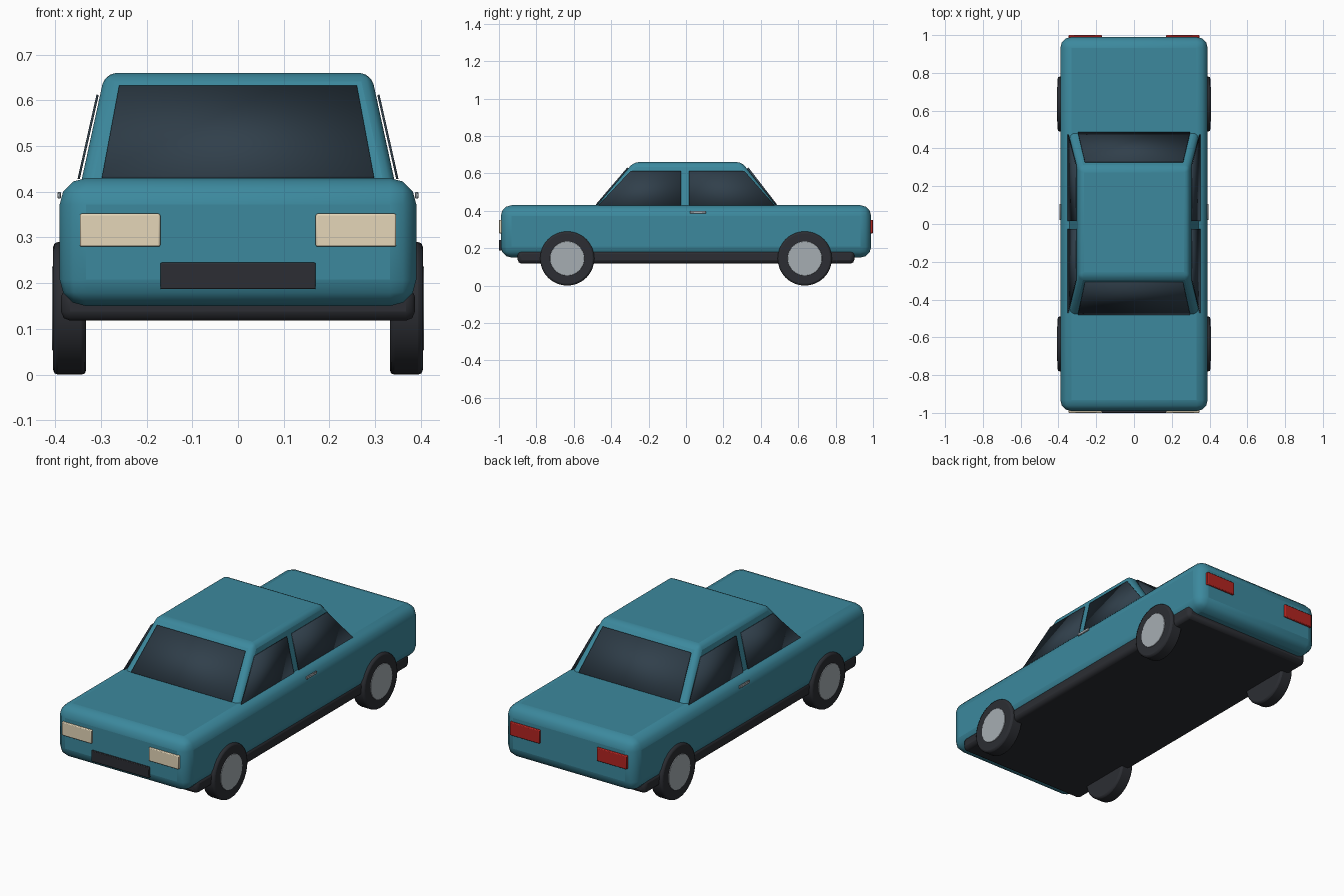
import bpy, bmesh, math
from mathutils import Vector

if "Cube" in bpy.data.objects:
    bpy.data.objects.remove(bpy.data.objects["Cube"])


def material(name, rgb):
    m = bpy.data.materials.new(name)
    m.diffuse_color = (*rgb, 1)
    m.use_nodes = True
    m.node_tree.nodes["Principled BSDF"].inputs["Base Color"].default_value = m.diffuse_color
    return m


PAINT = material("teal_paint", (0.045, 0.25, 0.34))
GLASS = material("dark_glass", (0.03, 0.05, 0.07))
RUBBER = material("black_rubber", (0.025, 0.027, 0.033))
METAL = material("metal", (0.38, 0.42, 0.45))
LAMP = material("cream_lamp", (0.78, 0.67, 0.48))
RED = material("red_lamp", (0.45, 0.018, 0.015))


def finish(name, bm, mat, bevel=0.0, segments=2):
    bmesh.ops.recalc_face_normals(bm, faces=bm.faces)
    me = bpy.data.meshes.new(name)
    bm.to_mesh(me)
    bm.free()
    me.materials.append(mat)
    ob = bpy.data.objects.new(name, me)
    bpy.context.collection.objects.link(ob)
    if bevel:
        b = ob.modifiers.new("Bevel", "BEVEL")
        b.width, b.segments = bevel, segments
        b.limit_method = 'ANGLE'
    bpy.ops.object.select_all(action='DESELECT')
    ob.select_set(True)
    bpy.context.view_layer.objects.active = ob
    bpy.ops.object.shade_smooth_by_angle(angle=math.radians(35))
    if bevel:  # keep the angle-smoothing on the bevelled result
        for p in me.polygons:
            p.use_smooth = True
    return ob


def box(name, lo, hi, mat, bevel=0.0, segments=2):
    bm = bmesh.new()
    bmesh.ops.create_cube(bm, size=1)
    lo, hi = Vector(lo), Vector(hi)
    for v in bm.verts:
        v.co = Vector([(a + b) / 2 + c * (b - a) for a, b, c in zip(lo, hi, v.co)])
    return finish(name, bm, mat, bevel, segments)


def disc(name, x, y, z, radius, width, mat, bevel):
    bm = bmesh.new()
    bmesh.ops.create_cone(bm, cap_ends=True, segments=32, radius1=radius,
                          radius2=radius, depth=width)
    for v in bm.verts:
        v.co = Vector((v.co.z + x, v.co.x + y, v.co.y + z))
    return finish(name, bm, mat, bevel, 2)


def pane(name, points, thickness):
    bm = bmesh.new()
    bm.faces.new([bm.verts.new(p) for p in points])
    ob = finish(name, bm, GLASS)
    s = ob.modifiers.new("Solidify", "SOLIDIFY")
    s.thickness, s.offset = thickness, 0
    return ob


# Lower body and dark underbody
box("body", (-0.39, -0.99, 0.15), (0.39, 0.99, 0.43), PAINT, 0.058, 3)
box("underbody", (-0.387, -0.9, 0.118), (0.387, 0.9, 0.19), RUBBER, 0.02, 2)

# Tapered cabin, its base sunk into the body
Z0, Z1 = 0.38, 0.66
bm = bmesh.new()
bmesh.ops.create_cube(bm, size=2)
for v in bm.verts:
    top = v.co.z > 0
    half_x = 0.291 if top else 0.352
    front, back = (-0.28, 0.298) if top else (-0.518, 0.520)
    v.co = Vector((half_x * v.co.x, back if v.co.y > 0 else front, Z1 if top else Z0))
finish("cabin", bm, PAINT, 0.025, 3)

# Windscreen and rear window
for name, y0, y1 in (("windscreen", -0.478, -0.309), ("rear_window", 0.482, 0.329)):
    pane(name, [(-0.297, y0, 0.43), (0.297, y0, 0.43),
                (0.26, y1, 0.628), (-0.26, y1, 0.628)], 0.012)


def side_x(z):
    return 0.348 - 0.225 * (z - 0.43)


for s, side in ((1, "right"), (-1, "left")):
    # Side windows
    for name, outline in (
            ("front", [(-0.47, 0.428), (-0.027, 0.428), (-0.027, 0.612), (-0.297, 0.612)]),
            ("rear", [(0.016, 0.428), (0.474, 0.428), (0.313, 0.612), (0.016, 0.612)])):
        pane(f"{side}_{name}_side_window",
             [(s * side_x(z), y, z) for y, z in outline], 0.005)
    # Door handle
    box(f"{side}_door_handle", (s * 0.391 - 0.004, 0.022, 0.385),
        (s * 0.391 + 0.004, 0.107, 0.4), METAL, 0.002, 1)
    # Lamps
    x0, x1 = sorted((s * 0.17, s * 0.346))
    box(f"{side}_headlight", (x0, -1.0, 0.28), (x1, -0.975, 0.352), LAMP, 0.004, 2)
    box(f"{side}_tail_light", (x0, 0.975, 0.28), (x1, 1.0, 0.352), RED, 0.004, 2)
    # Wheels
    for y, end in ((-0.635, "front"), (0.635, "rear")):
        disc(f"{side}_{end}_tyre", s * 0.368, y, 0.145, 0.145, 0.072, RUBBER, 0.01)
        disc(f"{side}_{end}_hub", s * 0.3975, y, 0.145, 0.092, 0.019, METAL, 0.002)

# Front grille
box("grille", (-0.17, -1.0, 0.187), (0.17, -0.975, 0.245), RUBBER, 0.003, 2)
